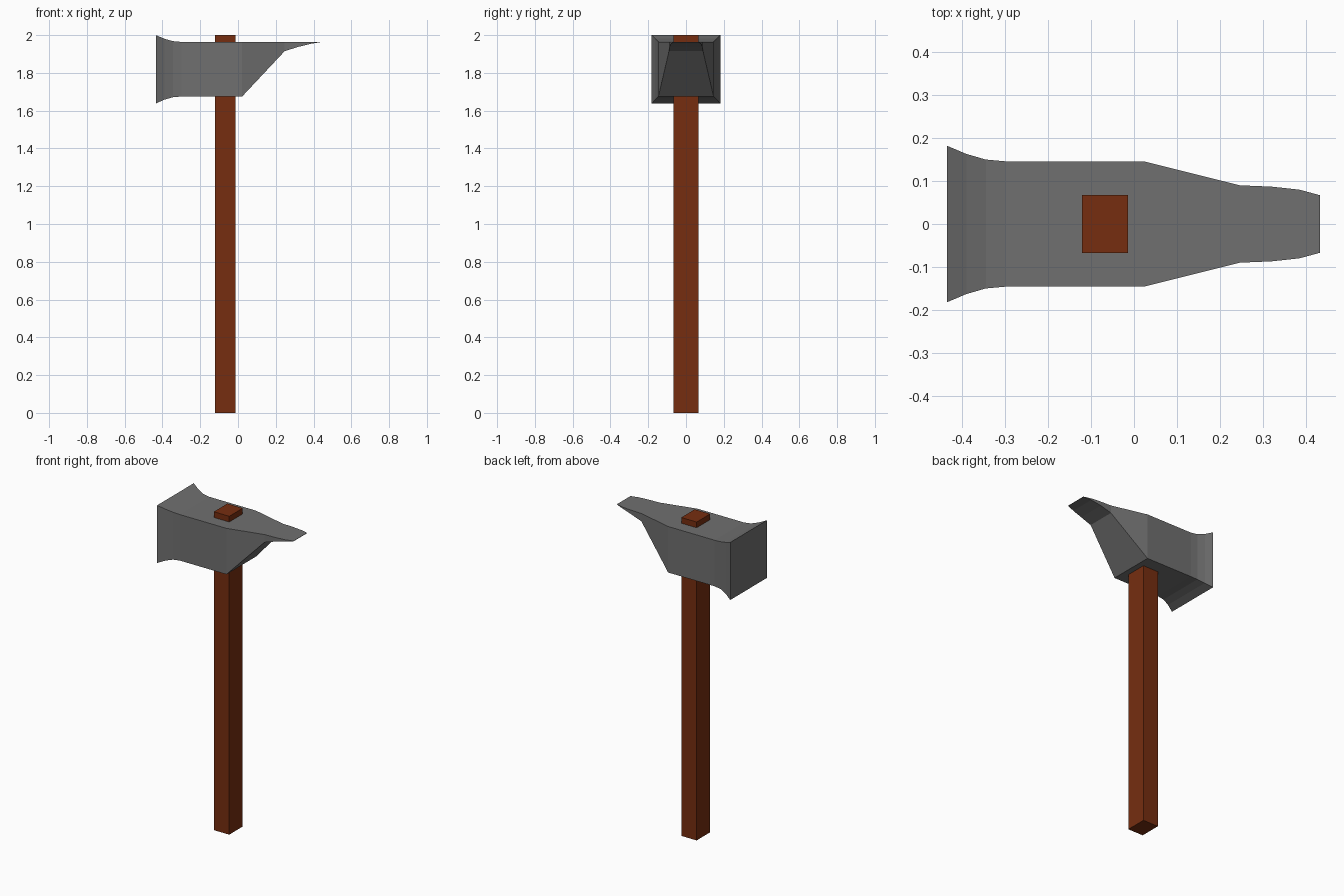
import bpy, bmesh

if "Cube" in bpy.data.objects:
    bpy.data.objects.remove(bpy.data.objects["Cube"])


def material(name, rgb):
    m = bpy.data.materials.new(name)
    m.diffuse_color = (*rgb, 1)
    m.use_nodes = True
    m.node_tree.nodes["Principled BSDF"].inputs["Base Color"].default_value = m.diffuse_color
    return m


def loft(name, rings, mat):
    """Join rings of four points into a closed, flat-shaded solid."""
    bm = bmesh.new()
    loops = [[bm.verts.new(p) for p in ring] for ring in rings]
    for a, b in zip(loops, loops[1:]):
        for i in range(4):
            j = (i + 1) % 4
            bm.faces.new((a[i], a[j], b[j], b[i]))
    bm.faces.new(loops[0])
    bm.faces.new(loops[-1])
    bmesh.ops.recalc_face_normals(bm, faces=bm.faces)
    mesh = bpy.data.meshes.new(name)
    bm.to_mesh(mesh)
    bm.free()
    mesh.materials.append(mat)
    obj = bpy.data.objects.new(name, mesh)
    bpy.context.collection.objects.link(obj)
    return obj


steel = material("dark grey steel", (0.16, 0.16, 0.16))
wood = material("red brown wood", (0.18, 0.027, 0.005))

# Head: flared striking face, square body, wedge tapering to a flat blade
# each section: x, half width, bottom z, top z
sections = [
    (-0.435, 0.182, 1.638, 2.000),
    (-0.390, 0.163, 1.658, 1.981),
    (-0.345, 0.150, 1.671, 1.968),
    (-0.300, 0.146, 1.675, 1.964),
    (0.022, 0.146, 1.675, 1.964),
    (0.247, 0.090, 1.915, 1.964),
    (0.320, 0.087, 1.938, 1.964),
    (0.385, 0.080, 1.954, 1.964),
    (0.433, 0.067, 1.962, 1.964),
]
loft("hammer_head",
     [[(x, -w, b), (x, w, b), (x, w, t), (x, -w, t)] for x, w, b, t in sections],
     steel)

# Handle: square shaft passing through the head
x0, x1, hy = -0.121, -0.014, 0.067
loft("handle",
     [[(x0, -hy, z), (x1, -hy, z), (x1, hy, z), (x0, hy, z)] for z in (0.0, 2.0)],
     wood)
